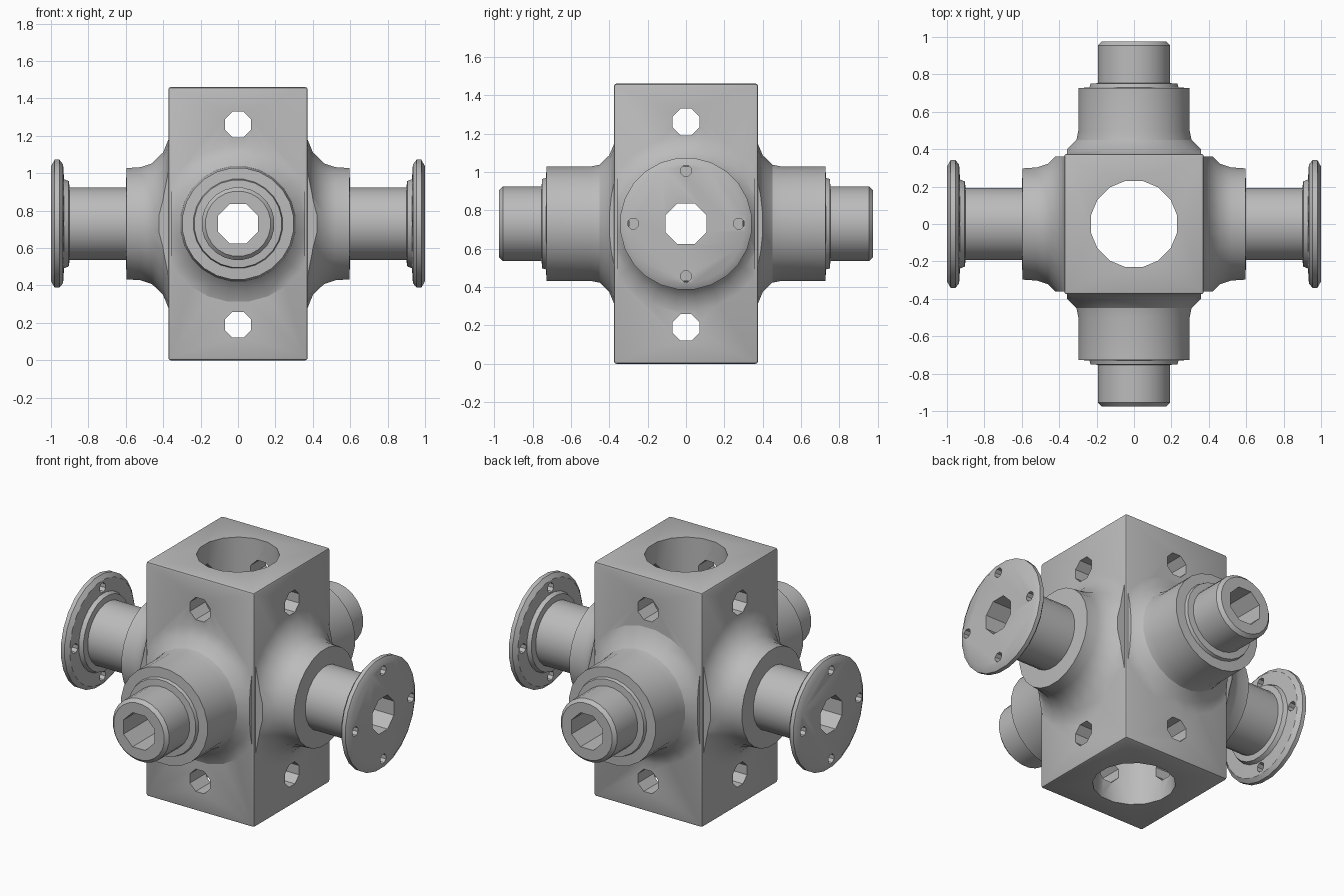
import bpy
import bmesh
import math
from mathutils import Matrix

cube = bpy.data.objects.get("Cube")
if cube:
    bpy.data.objects.remove(cube, do_unlink=True)

MID = 0.73          # height of the crossing arms
HALF = 0.375        # half width of the block

steel = bpy.data.materials.new("plain grey")
steel.use_nodes = True
steel.diffuse_color = (0.5, 0.5, 0.5, 1)
steel.node_tree.nodes["Principled BSDF"].inputs["Base Color"].default_value = (0.5, 0.5, 0.5, 1)


def finish(name, bm):
    bmesh.ops.recalc_face_normals(bm, faces=bm.faces)
    mesh = bpy.data.meshes.new(name)
    bm.to_mesh(mesh)
    bm.free()
    mesh.materials.append(steel)
    obj = bpy.data.objects.new(name, mesh)
    bpy.context.scene.collection.objects.link(obj)
    return obj


def box(name, size, centre, bevel=0):
    bm = bmesh.new()
    bmesh.ops.create_cube(bm, size=1)
    bmesh.ops.scale(bm, vec=size, verts=bm.verts)
    bmesh.ops.translate(bm, vec=centre, verts=bm.verts)
    if bevel:
        bmesh.ops.bevel(bm, geom=bm.edges[:], offset=bevel, segments=2,
                        profile=0.5, affect='EDGES')
    return finish(name, bm)


def turned(name, profile, axis, centre, sides):
    """Solid of (position, radius) rings around the x, y or z axis."""
    bm = bmesh.new()
    rings = []
    for pos, rad in profile:
        ring = []
        for i in range(sides):
            a = 2 * math.pi * (i + 0.5) / sides
            ring.append(bm.verts.new((rad * math.cos(a), rad * math.sin(a), pos)))
        rings.append(ring)
    for a, b in zip(rings, rings[1:]):
        for i in range(sides):
            j = (i + 1) % sides
            bm.faces.new((a[i], a[j], b[j], b[i]))
    bm.faces.new(rings[0])
    bm.faces.new(rings[-1])
    turn = {'X': Matrix.Rotation(math.pi / 2, 4, 'Y'),
            'Y': Matrix.Rotation(-math.pi / 2, 4, 'X'),
            'Z': Matrix.Identity(4)}[axis]
    bm.transform(Matrix.Translation(centre) @ turn)
    return finish(name, bm)


def boolean(target, other, operation):
    mod = target.modifiers.new(operation.lower(), 'BOOLEAN')
    mod.operation = operation
    mod.solver = 'EXACT'
    mod.object = other
    bpy.context.view_layer.objects.active = target
    bpy.ops.object.modifier_apply(modifier=mod.name)
    bpy.data.objects.remove(other, do_unlink=True)


def mirrored(half):
    return [(-p, r) for p, r in reversed(half)] + half


# central block
body = box("valve_body", (2 * HALF - 0.005, 2 * HALF, 1.46), (0, 0, MID), 0.012)

# side arms: flared boss, pipe and flange
side_half = [(0.3, 0.46), (0.37, 0.46), (0.40, 0.385), (0.46, 0.325), (0.52, 0.305),
             (0.595, 0.3), (0.6, 0.195), (0.9, 0.195), (0.905, 0.23), (0.93, 0.24),
             (0.935, 0.32), (0.955, 0.345), (0.98, 0.345), (1.0, 0.31)]
side_arms = turned("side_arms", mirrored(side_half), 'X', (0, 0, MID), 24)

# front and back arms: longer boss, collar and plain pipe end
end_half = [(0.3, 0.42), (0.375, 0.42), (0.40, 0.36), (0.45, 0.31), (0.5, 0.3),
            (0.727, 0.3), (0.73, 0.24), (0.75, 0.235), (0.753, 0.195),
            (0.955, 0.195), (0.975, 0.175)]
end_arms = turned("end_arms", mirrored(end_half), 'Y', (0, 0, MID), 24)

# trim the flares to the block width, then join
boolean(side_arms, box("side_trim", (3, 0.72, 3), (0, 0, MID)), 'INTERSECT')
boolean(end_arms, box("end_trim", (0.715, 3, 3), (0, 0, MID)), 'INTERSECT')
boolean(body, side_arms, 'UNION')
boolean(body, end_arms, 'UNION')

# main bore, cross bores and small ports above and below
boolean(body, turned("main_bore", [(-1, 0.235), (1, 0.235)], 'Z', (0, 0, MID), 16), 'DIFFERENCE')
for axis in 'XY':
    bore = turned("cross_bore", [(-1.2, 0.115), (1.2, 0.115)], axis, (0, 0, MID), 8)
    boolean(body, bore, 'DIFFERENCE')
    for height in (0.19, 1.26):
        port = turned("port", [(-1.2, 0.075), (1.2, 0.075)], axis, (0, 0, height), 8)
        boolean(body, port, 'DIFFERENCE')

# four bolt holes in each flange
for side in (-1, 1):
    for k in range(4):
        a = k * math.pi / 2
        centre = (side, 0.275 * math.cos(a), MID + 0.275 * math.sin(a))
        hole = turned("bolt_hole", [(-0.15, 0.03), (0.15, 0.03)], 'X', centre, 8)
        boolean(body, hole, 'DIFFERENCE')

# smooth the round walls, keep edges sharp
bpy.ops.object.select_all(action='DESELECT')
body.select_set(True)
bpy.context.view_layer.objects.active = body
bpy.ops.object.shade_smooth_by_angle(angle=math.radians(30))
